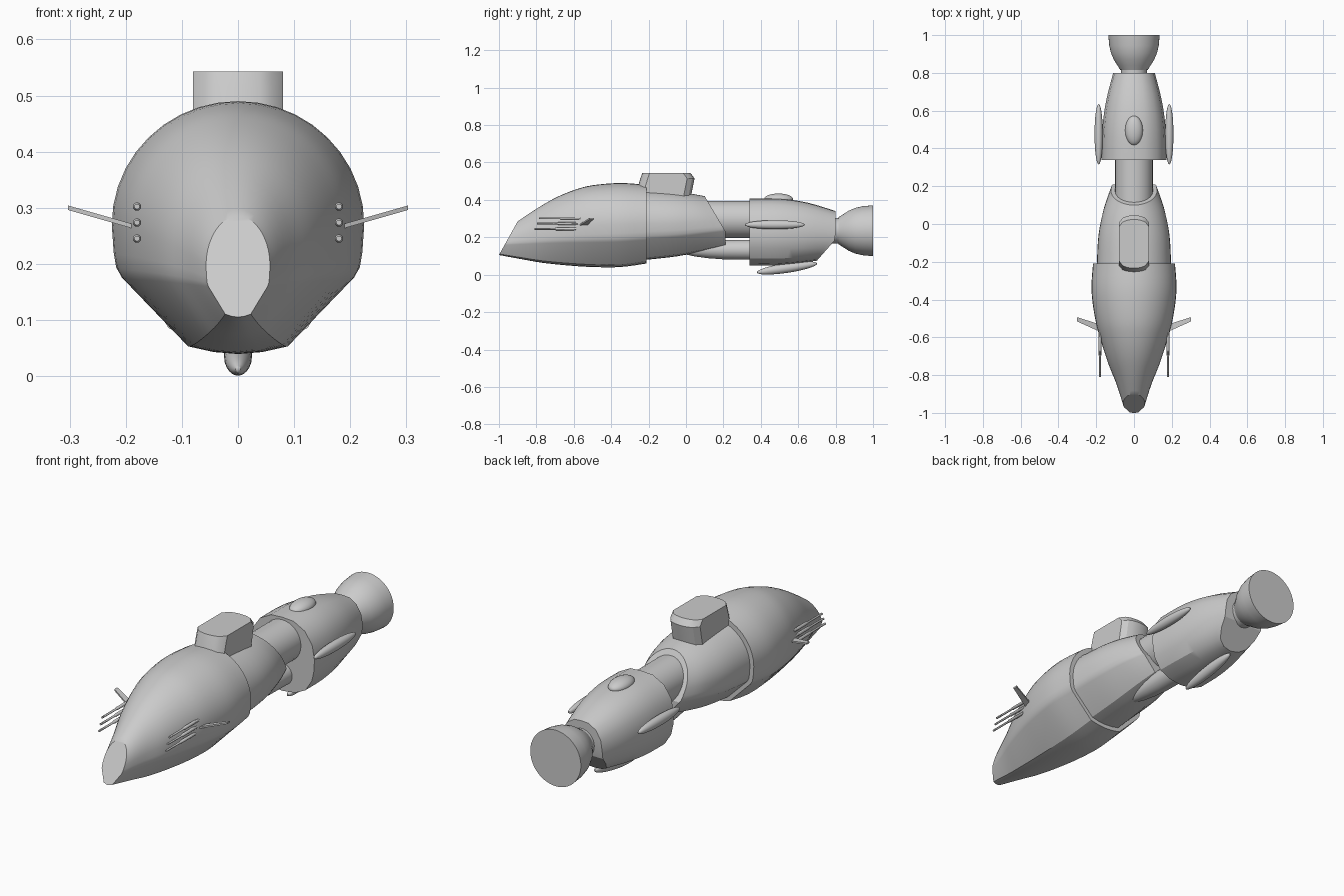
import bpy, bmesh, math
from mathutils import Matrix

if "Cube" in bpy.data.objects:
    bpy.data.objects.remove(bpy.data.objects["Cube"], do_unlink=True)

grey = bpy.data.materials.new("hull_grey")
grey.use_nodes = True
COLOUR = (0.6, 0.6, 0.6, 1)
grey.diffuse_color = COLOUR
grey.node_tree.nodes["Principled BSDF"].inputs["Base Color"].default_value = COLOUR
parts = []


def finish(name, bm):
    """Turn a bmesh into a named grey object."""
    bmesh.ops.recalc_face_normals(bm, faces=bm.faces)
    mesh = bpy.data.meshes.new(name)
    bm.to_mesh(mesh)
    bm.free()
    mesh.materials.append(grey)
    obj = bpy.data.objects.new(name, mesh)
    bpy.context.collection.objects.link(obj)
    parts.append(obj)
    return obj


def skin(bm, rings):
    """Join successive closed rings of vertices with quads."""
    n = len(rings[0])
    for a, b in zip(rings, rings[1:]):
        for i in range(n):
            j = (i + 1) % n
            bm.faces.new((a[i], a[j], b[j], b[i]))


def smooth_rows(rows, steps=4):
    """Catmull-Rom interpolation between the control rows."""
    pts = [rows[0]] + rows + [rows[-1]]
    out = []
    for k in range(1, len(pts) - 2):
        p, q, r, s = pts[k - 1:k + 3]
        for step in range(steps):
            t = step / steps
            out.append([0.5 * (2 * b + (c - a) * t + (2 * a - 5 * b + 4 * c - d) * t ** 2
                               + (3 * b - a - 3 * c + d) * t ** 3)
                        for a, b, c, d in zip(p, q, r, s)])
    return out + [rows[-1]]


def loft(name, half, rows, slant):
    """Rows hold: y at bottom, y at top, half width, bottom z, top z."""
    bm = bmesh.new()
    outline = half + [(-x, f) for x, f in reversed(half[1:-1])]
    rings = [[bm.verts.new((x * w, yb + (yt - yb) * slant(f), b + (t - b) * f))
              for x, f in outline] for yb, yt, w, b, t in smooth_rows(rows)]
    skin(bm, rings)
    n = len(outline)
    for ring in (rings[0], rings[-1]):
        for i in range(len(half) - 1):
            ids = dict.fromkeys((i, i + 1, n - i - 1, (n - i) % n))
            bm.faces.new([ring[k] for k in ids])
    return finish(name, bm)


def lathe(name, x, z, profile, sides=32):
    """Revolve (y, radius) pairs about an axis along y."""
    bm = bmesh.new()
    rings = [[bm.verts.new((x + r * math.cos(a), y, z + r * math.sin(a)))
              for a in (2 * math.pi * i / sides for i in range(sides))]
             for y, r in profile]
    skin(bm, rings)
    bm.faces.new(rings[0])
    bm.faces.new(rings[-1])
    return finish(name, bm)


def pod(name, centre, radii, tilt=0):
    bm = bmesh.new()
    bmesh.ops.create_uvsphere(bm, u_segments=24, v_segments=16, radius=1)
    # Poles lie along the length of the pod
    turn = Matrix.Rotation(math.pi / 2, 4, 'X')
    place = (Matrix.Translation(centre) @ Matrix.Rotation(tilt, 4, 'X')
             @ Matrix.Diagonal((*radii, 1)) @ turn)
    bmesh.ops.transform(bm, matrix=place, verts=bm.verts)
    return finish(name, bm)


# Hull: round top, hard chine and a shallow keel
arc = [math.pi / 2 * (1 - i / 10) for i in range(11)]
hull_half = [(math.cos(a) if a < 1.57 else 0, 0.51 + 0.49 * math.sin(a)) for a in arc]
hull_half += [(0.985, 0.4), (0.965, 0.34), (0.92, 0.3), (0.4, 0.03), (0.2, 0.008), (0, 0)]

loft("front_hull", hull_half, [
    (-1.0, -0.9, 0.057, 0.105, 0.285),
    (-0.88, -0.8, 0.094, 0.083, 0.352),
    (-0.77, -0.7, 0.137, 0.064, 0.41),
    (-0.64, -0.6, 0.175, 0.05, 0.452),
    (-0.5, -0.5, 0.206, 0.041, 0.478),
    (-0.35, -0.35, 0.225, 0.041, 0.49),
    (-0.21, -0.21, 0.217, 0.06, 0.48)], lambda f: f)

loft("rear_hull", hull_half, [
    (-0.23, -0.23, 0.197, 0.078, 0.457),
    (-0.05, -0.08, 0.188, 0.098, 0.446),
    (0.1, 0.02, 0.16, 0.128, 0.434),
    (0.21, 0.1, 0.122, 0.153, 0.42)], lambda f: max(0, (f - 0.3) / 0.7))

# Engine block: flattened top, slanted lower tail
engine_half = [(0, 1), (0.35, 0.99), (0.7, 0.9), (0.93, 0.74), (1, 0.55), (0.99, 0.4),
               (0.92, 0.25), (0.72, 0.1), (0.4, 0.025), (0, 0)]
loft("engine_block", engine_half, [
    (0.34, 0.34, 0.172, 0.05, 0.407),
    (0.47, 0.5, 0.168, 0.05, 0.407),
    (0.59, 0.65, 0.148, 0.06, 0.385),
    (0.7, 0.8, 0.11, 0.075, 0.34)], lambda f: min(1, f / 0.43))

# Connecting pipes and nozzle
lathe("upper_connector", 0, 0.295, [(0.05, 0.1), (0.36, 0.1)])
lathe("lower_connector", 0, 0.133, [(0, 0.025), (0.05, 0.036), (0.12, 0.045),
                                    (0.2, 0.051), (0.36, 0.053)])
lathe("nozzle_neck", 0, 0.235, [(0.72, 0.068), (0.83, 0.068)])
lathe("nozzle_bell", 0, 0.235, [(0.815, 0.072), (0.84, 0.088), (0.87, 0.107), (0.905, 0.122),
                                (0.945, 0.131), (1.0, 0.136)], 48)

# Streamlined pods around the engine
for side, label in ((1, "left"), (-1, "right")):
    pod(label + "_pod", (side * 0.187, 0.475, 0.267), (0.022, 0.16, 0.024))
pod("top_pod", (0, 0.495, 0.403), (0.047, 0.078, 0.031))
pod("bottom_pod", (0, 0.54, 0.036), (0.025, 0.163, 0.026), math.radians(8.5))

# Tower: rounded-end plan, raked front, bevelled rear edge
bm = bmesh.new()
tower = []
for z, front, back in ((0.41, -0.275, 0.025), (0.515, -0.244, 0.046), (0.543, -0.234, 0.024)):
    ring = []
    for end, sign in ((back, 1), (front, -1)):
        for i in range(9):
            x = sign * 0.08 * (1 - i / 4)
            bulge = 0.04 * math.sqrt(1.0001 - (x / 0.08) ** 2)
            ring.append(bm.verts.new((x, end + sign * (bulge - 0.04), z)))
    tower.append(ring)
skin(bm, tower)
bm.faces.new(tower[0])
bm.faces.new(tower[-1])
finish("tower", bm)

# Fins and triple guns on each flank
for side, label in ((1, "left"), (-1, "right")):
    bm = bmesh.new()
    slabs = [[bm.verts.new((side * x, y, z + dz)) for x, y, z in (
        (0.17, -0.575, 0.262), (0.303, -0.515, 0.3),
        (0.303, -0.493, 0.3), (0.17, -0.535, 0.262))] for dz in (-0.004, 0.004)]
    skin(bm, slabs)
    for slab in slabs:
        bm.faces.new(slab)
    finish(label + "_fin", bm)
    for i in range(3):
        y = -0.785 - 0.012 * i
        lathe(f"{label}_gun_{i + 1}", side * 0.18, 0.302 - 0.0285 * i,
              [(y, 0.005), (y + 0.11, 0.005), (y + 0.115, 0.0075), (y + 0.22, 0.0075)], 12)

# Smooth shading with sharp edges kept
bpy.ops.object.select_all(action='DESELECT')
for obj in parts:
    obj.select_set(True)
bpy.context.view_layer.objects.active = parts[0]
bpy.ops.object.shade_smooth_by_angle(angle=math.radians(30))
